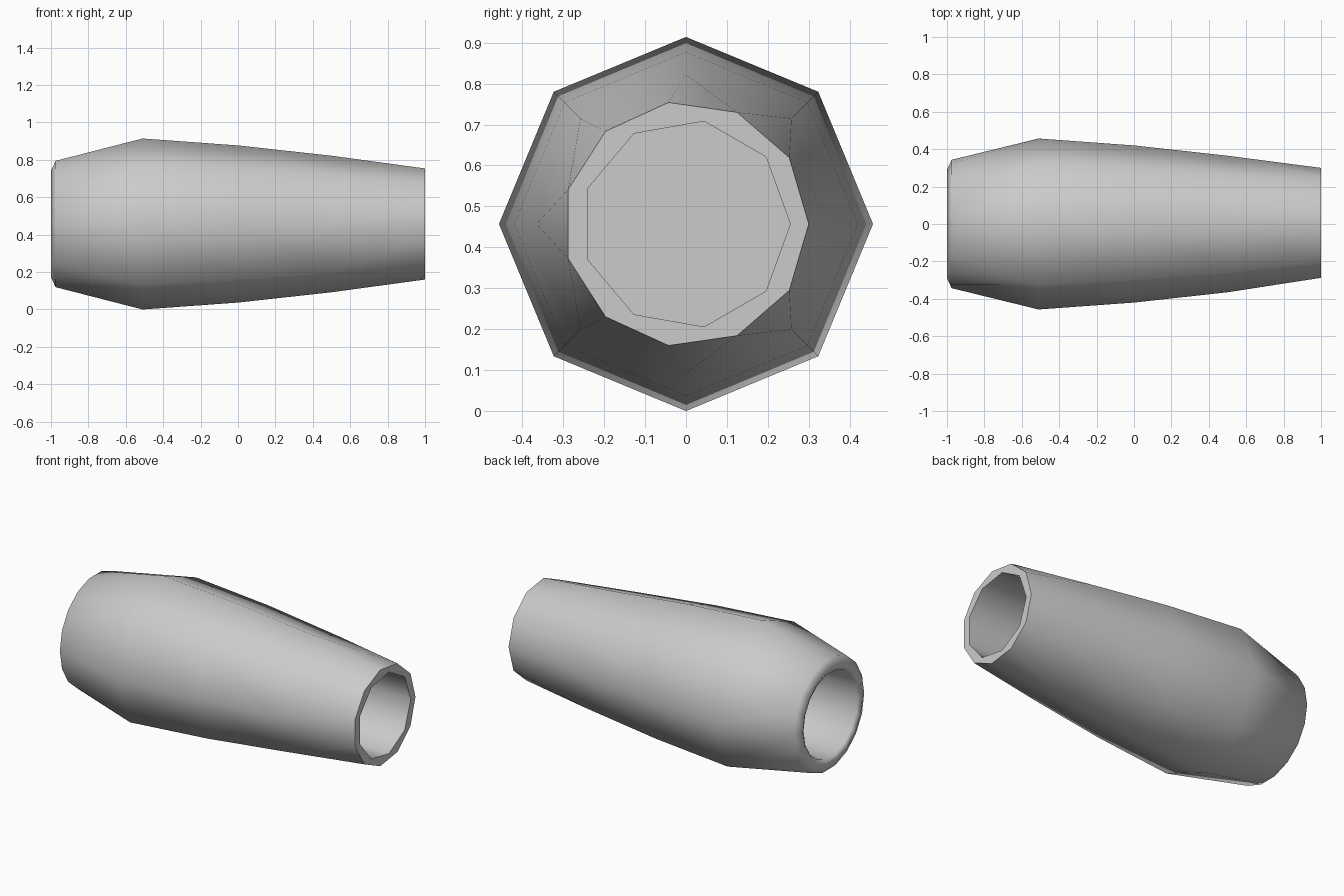
import bpy, bmesh
from math import tau, cos, sin, radians

if "Cube" in bpy.data.objects:
    bpy.data.objects.remove(bpy.data.objects["Cube"])

CENTRE_Z = 0.457


def ring(bm, x, r, n):
    """Regular n-gon around the x axis, first vertex on +y."""
    return [bm.verts.new((x, r * cos(tau * i / n), CENTRE_Z + r * sin(tau * i / n)))
            for i in range(n)]


def bridge(bm, a, b):
    """Join two rings that may have different side counts."""
    na, nb = len(a), len(b)
    if na == nb:
        for i in range(na):
            bm.faces.new((a[i], a[(i + 1) % na], b[(i + 1) % na], b[i]))
        return
    i = j = 0
    while i < na or j < nb:
        if j >= nb or (i < na and (i + 1) / na <= (j + 1) / nb):
            bm.faces.new((a[i % na], a[(i + 1) % na], b[j % nb]))
            i += 1
        else:
            bm.faces.new((a[i % na], b[(j + 1) % nb], b[j % nb]))
            j += 1


def cap(bm, loop, x):
    """Close a bore with a fan."""
    mid = bm.verts.new((x, 0, CENTRE_Z))
    for i in range(len(loop)):
        bm.faces.new((loop[i], loop[(i + 1) % len(loop)], mid))


# Profile: left bore, rounded left lip, tapering shell, right rim, right bore
profile = [
    (-0.02, 0.25, 18), (-0.985, 0.262, 18),
    (-1.0, 0.29, 18), (-0.975, 0.343, 18),
    (-0.51, 0.457, 8), (0.0, 0.42, 8), (0.5, 0.365, 8),
    (1.0, 0.30, 11), (1.0, 0.255, 9),
    (0.02, 0.255, 9),
]

bm = bmesh.new()
rings = [ring(bm, *p) for p in profile]
for a, b in zip(rings, rings[1:]):
    bridge(bm, a, b)
cap(bm, rings[0], profile[0][0])
cap(bm, rings[-1], profile[-1][0])
bmesh.ops.recalc_face_normals(bm, faces=bm.faces[:])

mesh = bpy.data.meshes.new("tapered_sleeve")
bm.to_mesh(mesh)
bm.free()
sleeve = bpy.data.objects.new("tapered_sleeve", mesh)
bpy.context.collection.objects.link(sleeve)

# Smooth shell with crisp right rim
bpy.context.view_layer.objects.active = sleeve
sleeve.select_set(True)
bpy.ops.object.shade_smooth_by_angle(angle=radians(65))
